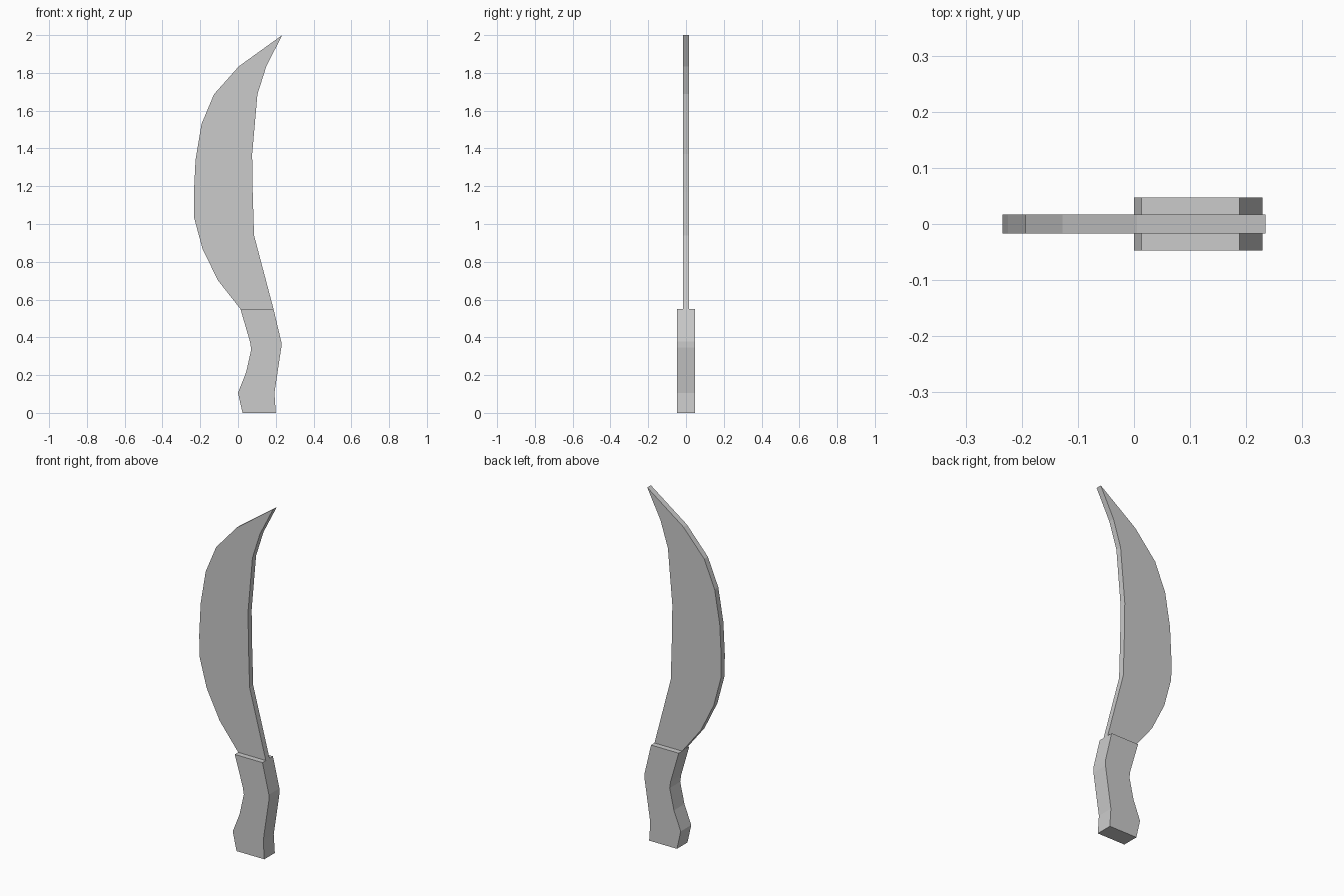
import bpy
import bmesh

if "Cube" in bpy.data.objects:
    bpy.data.objects.remove(bpy.data.objects["Cube"])


def slab(name, outline, half):
    """Extrude an x/z outline symmetrically along y."""
    bm = bmesh.new()
    face = bm.faces.new([bm.verts.new((x, -half, z)) for x, z in outline])
    ext = bmesh.ops.extrude_face_region(bm, geom=[face], use_keep_orig=True)
    moved = [v for v in ext["geom"] if isinstance(v, bmesh.types.BMVert)]
    bmesh.ops.translate(bm, verts=moved, vec=(0, 2 * half, 0))
    bmesh.ops.recalc_face_normals(bm, faces=bm.faces)
    mesh = bpy.data.meshes.new(name)
    bm.to_mesh(mesh)
    bm.free()
    obj = bpy.data.objects.new(name, mesh)
    bpy.context.collection.objects.link(obj)
    return obj


# Curved blade: cutting edge up to the tip, then back down the spine
blade_edge = [(0.013, 0.55), (-0.105, 0.70), (-0.187, 0.865), (-0.233, 1.035),
              (-0.234, 1.16), (-0.225, 1.34), (-0.193, 1.53), (-0.127, 1.687),
              (0.005, 1.835), (0.234, 2.0)]
blade_spine = [(0.15, 1.835), (0.103, 1.687), (0.075, 1.37), (0.078, 1.17),
               (0.085, 0.94), (0.188, 0.55)]
slab("blade", blade_edge + blade_spine, 0.0165)

# Thick contoured grip
grip = [(0.024, 0), (0.2, 0), (0.193, 0.106), (0.229, 0.345), (0.229, 0.377),
        (0.188, 0.55), (0.013, 0.55), (0.064, 0.375), (0.07, 0.335),
        (0.043, 0.215), (0.0, 0.106)]
slab("handle", grip, 0.0475)
